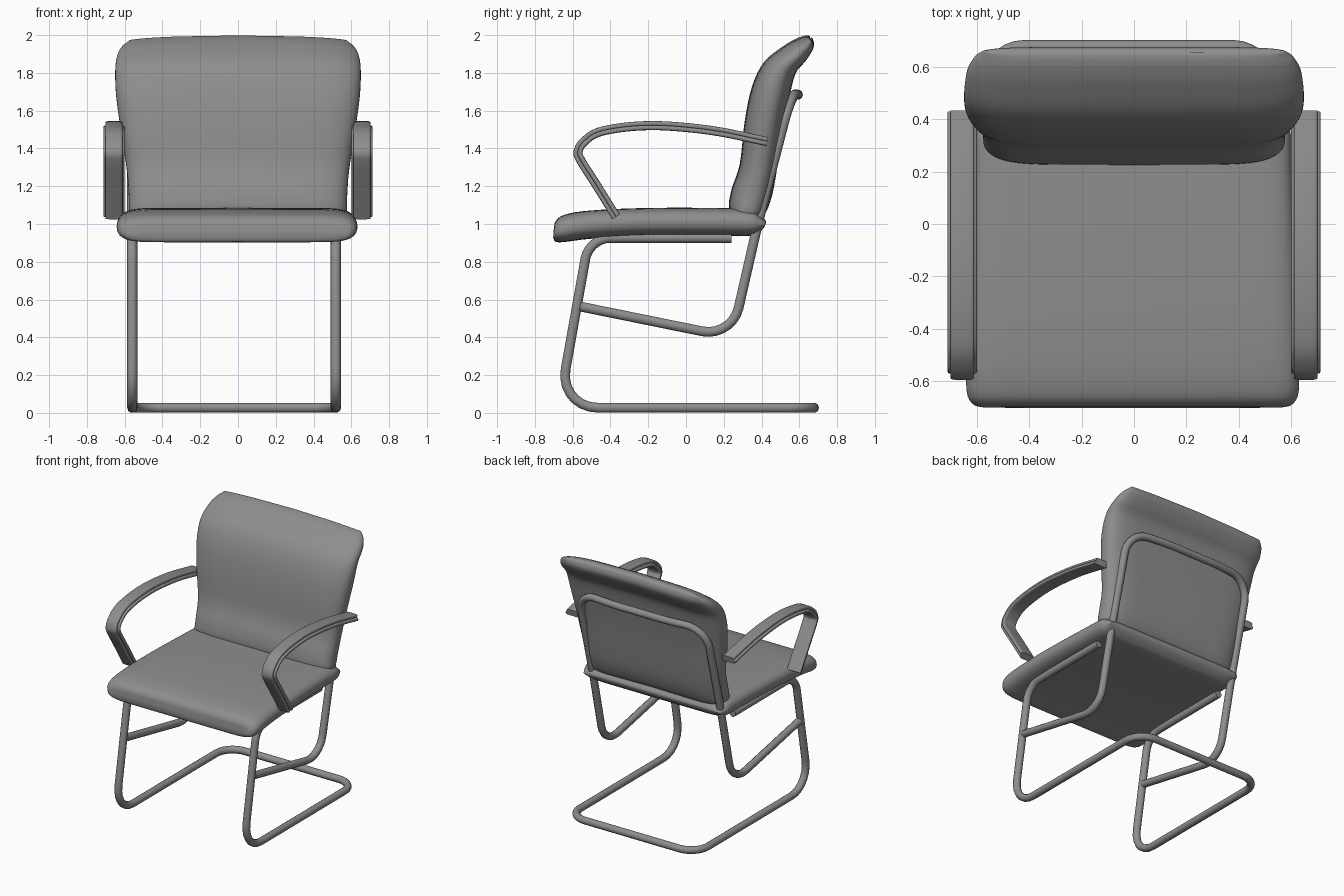
import bpy, bmesh, math
from mathutils import Vector

if "Cube" in bpy.data.objects:
    bpy.data.objects.remove(bpy.data.objects["Cube"])

GREY = bpy.data.materials.new("dark_grey")
GREY.diffuse_color = (0.27, 0.27, 0.27, 1)
GREY.use_nodes = True
GREY.node_tree.nodes["Principled BSDF"].inputs["Base Color"].default_value = GREY.diffuse_color


def finish(obj, angle=45):
    obj.data.materials.append(GREY)
    bpy.ops.object.select_all(action='DESELECT')
    obj.select_set(True)
    bpy.context.view_layer.objects.active = obj
    if obj.type == 'CURVE':
        bpy.ops.object.convert(target='MESH')
    bpy.ops.object.shade_smooth_by_angle(angle=math.radians(angle))


def spline(points, steps):
    """Catmull-Rom through points of any dimension."""
    p = [Vector(q) for q in points]
    p = [2 * p[0] - p[1]] + p + [2 * p[-1] - p[-2]]
    out = []
    for a, b, c, d in zip(p, p[1:], p[2:], p[3:]):
        for i in range(steps):
            t = i / steps
            out.append(0.5 * (2 * b + (c - a) * t + (2 * a - 5 * b + 4 * c - d) * t * t
                              + (3 * b - a - 3 * c + d) * t ** 3))
    return out + [p[-2]]


def power(v, e):
    return math.copysign(abs(v) ** e, v)


def loft(name, stations, nx, ns, cx=0.0, crown=0.0, count=48):
    """Skin rounded sections; station = half width, top/front (y, z), bottom/back (y, z)."""
    bm = bmesh.new()
    rings = []
    for w, ya, za, yb, zb in stations:
        ring = []
        for i in range(count):
            a = 2 * math.pi * i / count
            x, s = power(math.cos(a), 2 / nx), power(math.sin(a), 2 / ns)
            y = (ya + yb) / 2 + s * (ya - yb) / 2
            z = (za + zb) / 2 + s * (za - zb) / 2
            ring.append(bm.verts.new((cx + w * x, y, z - crown * x * x)))
        rings.append(ring)
    for r, q in zip(rings, rings[1:]):
        for i in range(count):
            j = (i + 1) % count
            bm.faces.new((r[i], r[j], q[j], q[i]))
    bm.faces.new(rings[0])
    bm.faces.new(rings[-1])
    bmesh.ops.recalc_face_normals(bm, faces=bm.faces)
    me = bpy.data.meshes.new(name)
    bm.to_mesh(me)
    bm.free()
    obj = bpy.data.objects.new(name, me)
    bpy.context.collection.objects.link(obj)
    finish(obj)


def tube(name, corners, radius=0.027):
    """Bent tube; corner = (x, y, z, bend length)."""
    pts = []
    for i, (x, y, z, d) in enumerate(corners):
        p = Vector((x, y, z))
        if d == 0:
            pts.append(p)
            continue
        u = (Vector(corners[i - 1][:3]) - p).normalized() * d
        v = (Vector(corners[i + 1][:3]) - p).normalized() * d
        for k in range(8):
            t = k / 7
            pts.append(p + u * ((1 - t) ** 3 + 1.35 * t * (1 - t) ** 2)
                       + v * (t ** 3 + 1.35 * t * t * (1 - t)))
    cu = bpy.data.curves.new(name, 'CURVE')
    cu.dimensions = '3D'
    cu.bevel_depth = radius
    cu.bevel_resolution = 3
    cu.use_fill_caps = True
    sp = cu.splines.new('POLY')
    sp.points.add(len(pts) - 1)
    for q, p in zip(sp.points, pts):
        q.co = (*p, 1)
    obj = bpy.data.objects.new(name, cu)
    bpy.context.collection.objects.link(obj)
    finish(obj)


CX, H = -0.021, 0.539


def both_sides(half):
    left = [(CX - h, y, z, d) for h, y, z, d in half]
    right = [(CX + h, y, z, d) for h, y, z, d in reversed(half)]
    return left + right


# Cantilever base: seat rails, front legs and floor loop
tube("base_frame", both_sides([
    (H, 0.24, 0.926, 0), (H, -0.513, 0.926, 0.11),
    (H, -0.674, 0.027, 0.21), (H, 0.677, 0.027, 0.14)]))

# Back support: lower braces, rear uprights and top bar
tube("back_frame", both_sides([
    (H, -0.56, 0.563, 0), (H, 0.243, 0.40, 0.16), (H, 0.38, 1.0, 0.1),
    (H, 0.557, 1.685, 0.16), (0.25, 0.592, 1.685, 0.1)]))

# Seat cushion
loft("seat", spline([
    (0.57, -0.701, 0.965, -0.703, 0.93), (0.61, -0.69, 1.015, -0.69, 0.906),
    (0.635, -0.64, 1.05, -0.64, 0.905), (0.635, -0.5, 1.072, -0.5, 0.922),
    (0.625, -0.2, 1.085, -0.2, 0.937), (0.61, 0.2, 1.085, 0.2, 0.937),
    (0.605, 0.34, 1.08, 0.34, 0.937), (0.59, 0.39, 1.05, 0.385, 0.955),
    (0.575, 0.42, 1.02, 0.412, 0.98), (0.56, 0.425, 1.005, 0.42, 0.995)], 4),
    12, 2.2, cx=-0.005)

# Backrest cushion
loft("backrest", spline([
    (0.52, 0.27, 1.04, 0.38, 1.02), (0.573, 0.228, 1.08, 0.42, 1.06),
    (0.578, 0.24, 1.18, 0.455, 1.15), (0.588, 0.285, 1.32, 0.48, 1.28),
    (0.62, 0.31, 1.54, 0.51, 1.48), (0.645, 0.35, 1.73, 0.545, 1.66),
    (0.65, 0.415, 1.86, 0.58, 1.80), (0.64, 0.52, 1.945, 0.635, 1.87),
    (0.615, 0.585, 1.982, 0.67, 1.925), (0.59, 0.625, 1.996, 0.677, 1.955),
    (0.575, 0.648, 1.998, 0.671, 1.98), (0.565, 0.657, 1.993, 0.665, 1.988)], 4),
    7, 2.3, crown=0.018)

# Armrests: a narrow outer pad on a wider inner strip
path = spline([(-0.39, 1.025), (-0.505, 1.21), (-0.575, 1.32), (-0.596, 1.38),
               (-0.56, 1.45), (-0.45, 1.515), (-0.19, 1.545), (0.13, 1.52),
               (0.435, 1.46)], 6)


def strip(name, cx, w, outer, inner):
    stations = []
    for i, p in enumerate(path):
        t = (path[min(i + 1, len(path) - 1)] - path[max(i - 1, 0)]).normalized()
        n = Vector((-t.y, t.x))
        stations.append((w, *(p + n * outer), *(p + n * inner)))
    loft(name, stations, 5, 4, cx=cx, count=24)


for side, x in (("left", -0.657), ("right", 0.657)):
    strip(side + "_arm_pad", x, 0.045, 0.0, -0.025)
    strip(side + "_arm_strip", x, 0.056, -0.022, -0.048)
